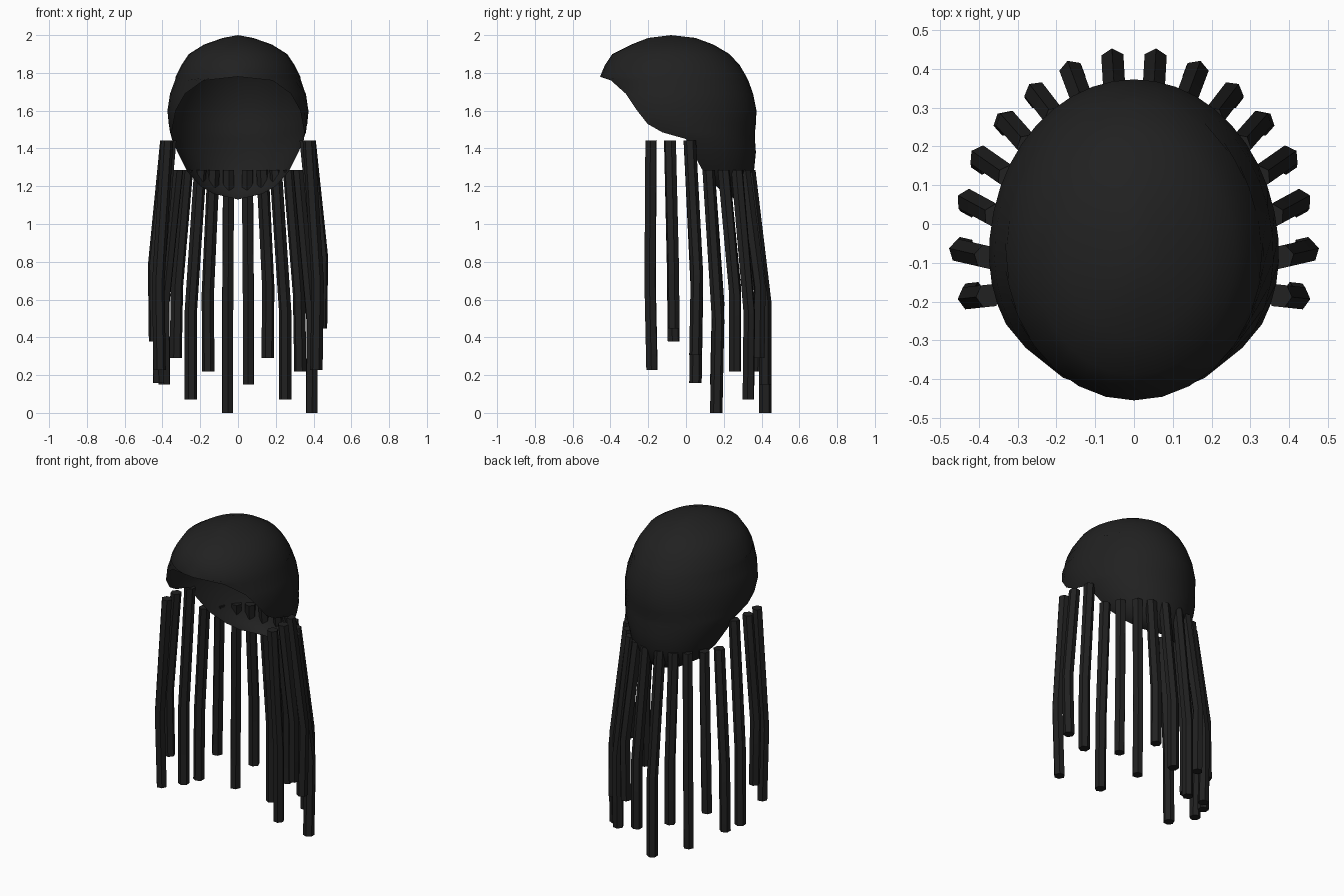
import bpy, bmesh, math
from mathutils import Vector

if "Cube" in bpy.data.objects:
    bpy.data.objects.remove(bpy.data.objects["Cube"])

black = bpy.data.materials.new("soft black")
black.diffuse_color = (0.015, 0.015, 0.015, 1)
black.use_nodes = True
black.node_tree.nodes["Principled BSDF"].inputs["Base Color"].default_value = black.diffuse_color


def make_object(name, bm, angle):
    bmesh.ops.remove_doubles(bm, verts=bm.verts, dist=0.0005)
    bmesh.ops.recalc_face_normals(bm, faces=bm.faces)
    mesh = bpy.data.meshes.new(name)
    bm.to_mesh(mesh)
    bm.free()
    mesh.materials.append(black)
    obj = bpy.data.objects.new(name, mesh)
    bpy.context.collection.objects.link(obj)
    bpy.ops.object.select_all(action='DESELECT')
    obj.select_set(True)
    bpy.context.view_layer.objects.active = obj
    bpy.ops.object.shade_smooth_by_angle(angle=math.radians(angle))
    return obj


# Cap: arcs stacked by height: z, half width, front y, back y, widest y, sweep from the back
ARCS = [
    (1.13, 0.00, 0.27, 0.27, 0.27, 90),
    (1.16, 0.13, 0.10, 0.31, 0.20, 90),
    (1.20, 0.20, 0.00, 0.335, 0.16, 90),
    (1.28, 0.27, -0.20, 0.36, 0.09, 90),
    (1.38, 0.32, -0.35, 0.37, 0.035, 90),
    (1.45, 0.35, -0.42, 0.365, 0.00, 90),
    (1.485, 0.36, -0.45, 0.365, -0.03, 103),
    (1.53, 0.367, -0.46, 0.37, -0.06, 111),
    (1.60, 0.374, -0.46, 0.373, -0.08, 118),
    (1.69, 0.36, -0.46, 0.355, -0.08, 129),
    (1.76, 0.335, -0.458, 0.33, -0.08, 147),
    (1.78, 0.33, -0.455, 0.32, -0.08, 180),
    (1.84, 0.30, -0.43, 0.285, -0.08, 180),
    (1.90, 0.26, -0.39, 0.23, -0.08, 180),
    (1.95, 0.18, -0.29, 0.145, -0.08, 180),
    (1.985, 0.08, -0.20, 0.05, -0.08, 180),
    (2.00, 0.00, -0.08, -0.08, -0.08, 180),
]
STEPS = 28
bm = bmesh.new()
rows = []
for z, half, front, back, mid, sweep in ARCS:
    row = []
    for i in range(STEPS + 1):
        a = math.radians(sweep) * (2 * i / STEPS - 1)
        depth = back - mid if math.cos(a) > 0 else mid - front
        row.append(bm.verts.new((half * math.sin(a), mid + depth * math.cos(a), z)))
    rows.append(row)
for low, high in zip(rows, rows[1:]):
    for i in range(STEPS):
        bm.faces.new((low[i], low[i + 1], high[i + 1], high[i]))
make_object("hair_cap", bm, 40)


# Strand: bent six-sided rod with one corner pointing outwards
def strand(name, path):
    bm = bmesh.new()
    out = Vector((path[1].x - path[0].x, path[1].y - path[0].y, 0)).normalized()
    side = Vector((-out.y, out.x, 0))
    rings = []
    for p in path:
        rings.append([bm.verts.new(p + 0.033 * (out * math.cos(k * math.pi / 3)
                                                + side * math.sin(k * math.pi / 3)))
                      for k in range(6)])
    for a, b in zip(rings, rings[1:]):
        for k in range(6):
            bm.faces.new((a[k], a[(k + 1) % 6], b[(k + 1) % 6], b[k]))
    bm.faces.new(rings[0])
    bm.faces.new(rings[-1])
    make_object(name, bm, 30)


# Positions from the back middle to the front: top, bend and tip (x, y)
SPOTS = [
    ((0.05, 0.335), (0.055, 0.42), (0.055, 0.42)),
    ((0.13, 0.31), (0.16, 0.39), (0.157, 0.385)),
    ((0.20, 0.27), (0.25, 0.335), (0.25, 0.33)),
    ((0.27, 0.20), (0.323, 0.26), (0.33, 0.26)),
    ((0.32, 0.12), (0.392, 0.17), (0.39, 0.16)),
    ((0.355, 0.02), (0.425, 0.058), (0.42, 0.05)),
    ((0.38, -0.085), (0.445, -0.07), (0.44, -0.065)),
    ((0.375, -0.185), (0.422, -0.19), (0.415, -0.18)),
]
TIPS = [0.0, 0.15, 0.29, 0.07, 0.22]  # repeating tip heights around the head
for n, (top, bend, tip) in enumerate(SPOTS):
    lift = 0.157 if n > 4 else 0
    for sign, label in ((1, "right"), (-1, "left")):
        z0 = 1.285 + lift
        z2 = TIPS[(n + 1 if sign > 0 else -n) % 5] + lift
        z1 = z0 + 0.62 * (z2 - z0)
        strand(f"strand_{label}_{n + 1}",
               [Vector((sign * p[0], p[1], z)) for p, z in zip((top, bend, tip), (z0, z1, z2))])
